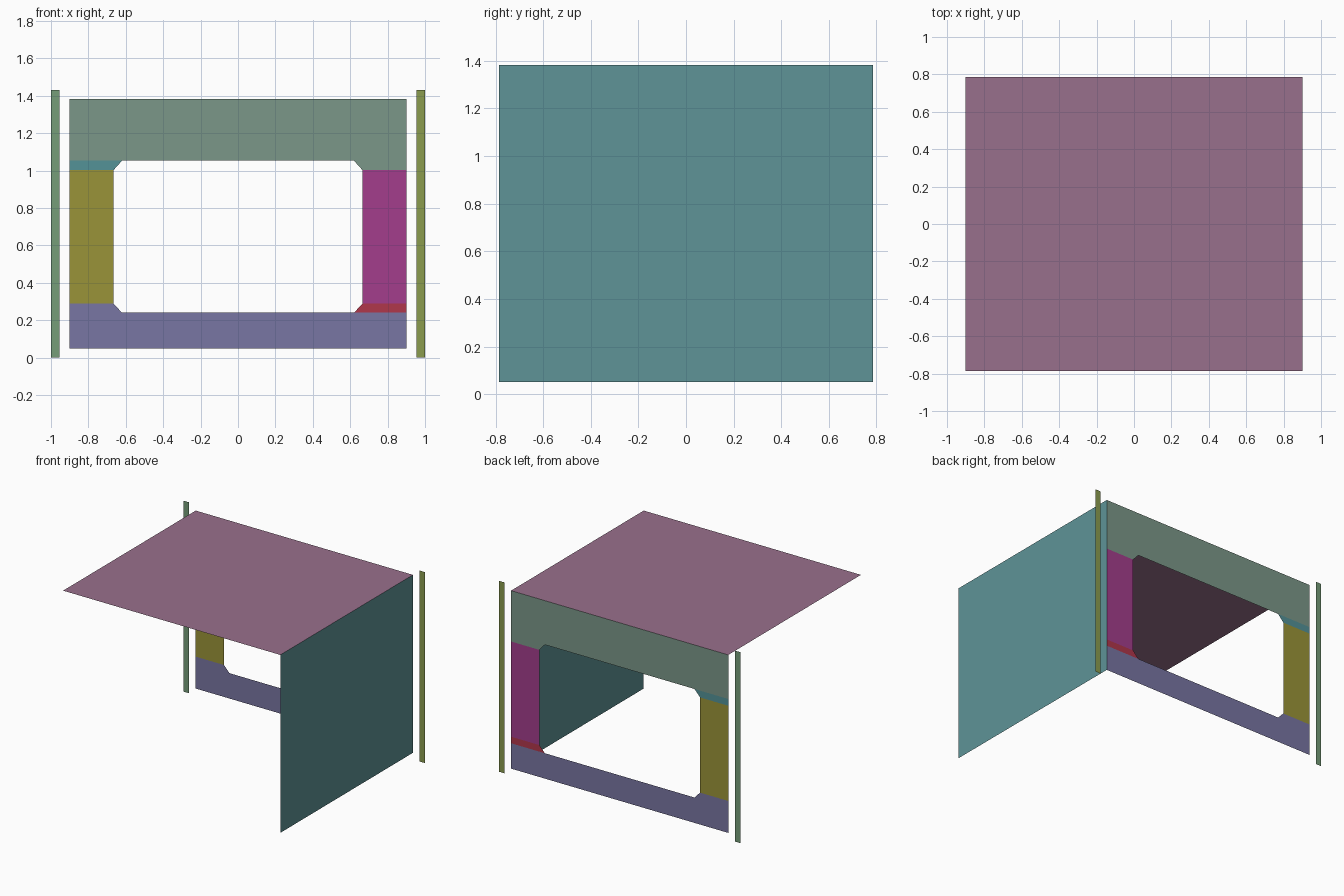
import bpy
import bmesh

cube = bpy.data.objects.get("Cube")
if cube:
    bpy.data.objects.remove(cube, do_unlink=True)

# Main dimensions
W, D = 0.90, 0.785             # half width and half depth
BOTTOM, TOP = 0.05, 1.383      # panel height range
SILL, HEAD = 0.24, 1.053       # window opening, bottom and top
JAMB, CH_X = 0.666, 0.62       # window sides, and where the corner chamfers end
LOW, HIGH = 0.289, 1.002       # chamfer heights on the window sides
POST_IN, POST_TOP = 0.955, 1.43


def material(name, rgb):
    """Flat material from an sRGB 0-255 colour."""
    lin = []
    for c in rgb:
        c /= 255
        lin.append(c / 12.92 if c <= 0.04045 else ((c + 0.055) / 1.055) ** 2.4)
    mat = bpy.data.materials.new(name)
    mat.use_nodes = True
    mat.diffuse_color = (*lin, 1)
    bsdf = mat.node_tree.nodes["Principled BSDF"]
    bsdf.inputs["Base Color"].default_value = (*lin, 1)
    bsdf.inputs["Roughness"].default_value = 0.8
    return mat


def panel(name, points, mat, outward):
    """Flat sheet from a corner outline, facing the outward axis."""
    bm = bmesh.new()
    face = bm.faces.new([bm.verts.new(p) for p in points])
    face.normal_update()
    if face.normal.dot(outward) < 0:
        face.normal_flip()
    mesh = bpy.data.meshes.new(name)
    bm.to_mesh(mesh)
    bm.free()
    mesh.materials.append(mat)
    obj = bpy.data.objects.new(name, mesh)
    bpy.context.collection.objects.link(obj)
    return obj


def back_panel(name, outline, mat):
    """Sheet in the back wall plane from an (x, z) outline."""
    return panel(name, [(x, D, z) for x, z in outline], mat, (0, 1, 0))


def rect(x0, x1, z0, z1):
    return [(x0, z0), (x1, z0), (x1, z1), (x0, z1)]


# Roof and the single side wall
panel("roof", [(-W, -D, TOP), (W, -D, TOP), (W, D, TOP), (-W, D, TOP)],
      material("mauve", (153, 112, 140)), (0, 0, 1))
panel("left_side_wall", [(W, -D, BOTTOM), (W, D, BOTTOM), (W, D, TOP), (W, -D, TOP)],
      material("teal", (94, 148, 151)), (1, 0, 0))

# Back wall: header reaches down into the left window corner
back_panel("window_header",
           [(-W, TOP), (W, TOP), (W, HIGH), (JAMB, HIGH), (CH_X, HEAD), (-W, HEAD)],
           material("sage grey", (123, 151, 137)))

# Back wall: sill panel reaches up into the right window corner
back_panel("window_sill_panel",
           [(-W, BOTTOM), (W, BOTTOM), (W, SILL), (-CH_X, SILL), (-JAMB, LOW), (-W, LOW)],
           material("slate violet", (121, 118, 163)))

# Chamfered corner pieces
back_panel("upper_right_corner",
           [(-W, HEAD), (-CH_X, HEAD), (-JAMB, HIGH), (-W, HIGH)],
           material("blue teal", (84, 146, 151)))
back_panel("lower_left_corner",
           [(W, SILL), (CH_X, SILL), (JAMB, LOW), (W, LOW)],
           material("crimson", (176, 55, 75)))

# Window side panels
back_panel("right_jamb", rect(-W, -JAMB, LOW, HIGH), material("mustard", (154, 148, 56)))
back_panel("left_jamb", rect(JAMB, W, LOW, HIGH), material("magenta", (163, 61, 140)))

# Free-standing edge strips beside the back wall
back_panel("right_strip", rect(-1, -POST_IN, 0, POST_TOP),
           material("leaf green", (118, 158, 121)))
back_panel("left_strip", rect(POST_IN, 1, 0, POST_TOP),
           material("olive green", (139, 156, 79)))
